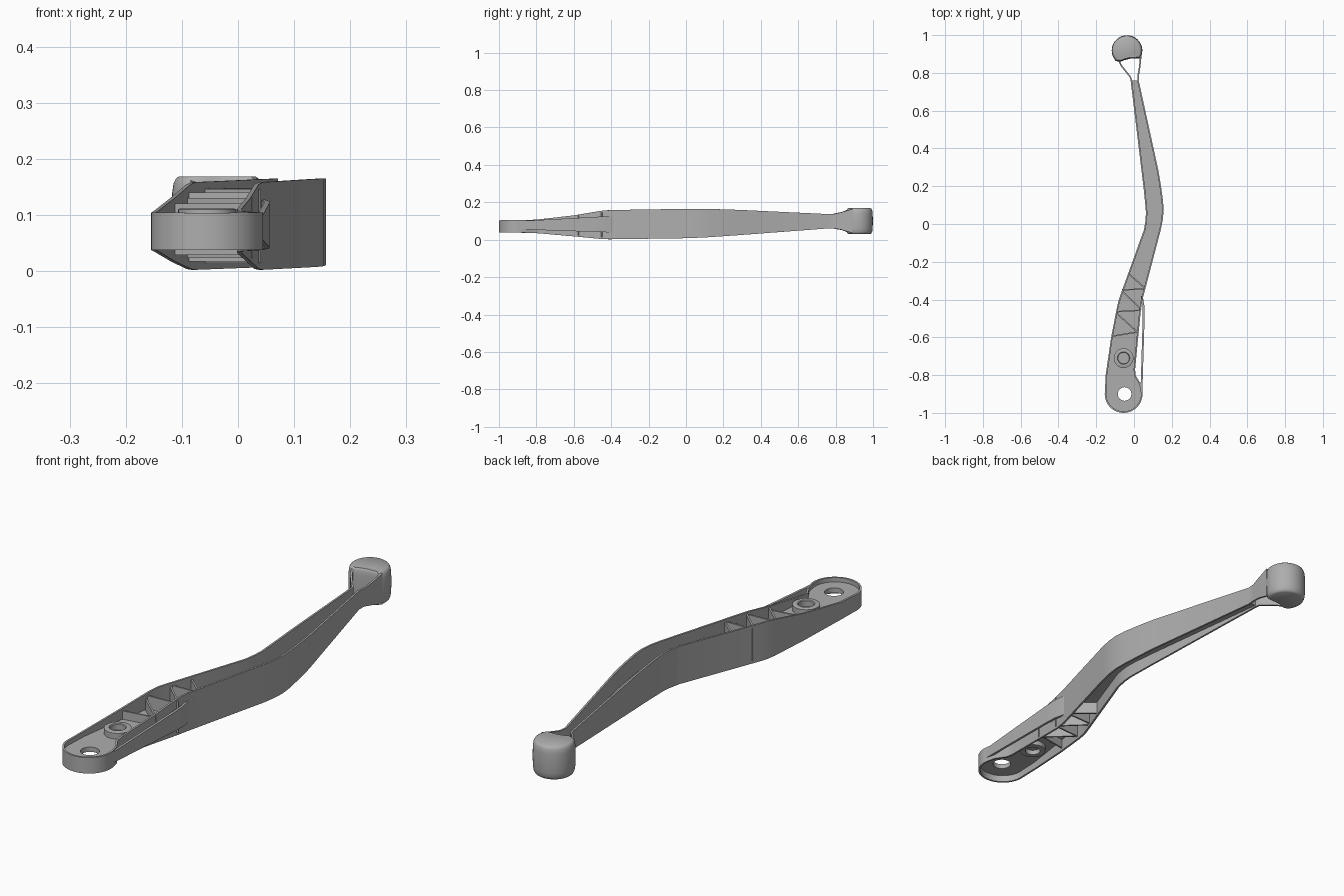
import bpy, bmesh, math
from mathutils import Vector

if "Cube" in bpy.data.objects:
    bpy.data.objects.remove(bpy.data.objects["Cube"])

grey = bpy.data.materials.new("grey")
grey.diffuse_color = (0.42, 0.42, 0.42, 1)
grey.use_nodes = True
grey.node_tree.nodes["Principled BSDF"].inputs["Base Color"].default_value = grey.diffuse_color
WEB_LOW, WEB_HIGH = 0.066, 0.086


def finish(name, bm, angle=30):
    bmesh.ops.recalc_face_normals(bm, faces=bm.faces)
    me = bpy.data.meshes.new(name)
    bm.to_mesh(me)
    bm.free()
    ob = bpy.data.objects.new(name, me)
    bpy.context.collection.objects.link(ob)
    me.materials.append(grey)
    bpy.ops.object.select_all(action='DESELECT')
    ob.select_set(True)
    bpy.context.view_layer.objects.active = ob
    bpy.ops.object.shade_smooth_by_angle(angle=math.radians(angle))
    return ob


def interp(table, y):
    for (a, p), (b, q) in zip(table, table[1:]):
        if y <= b:
            return p + (q - p) * max(0, (y - a) / (b - a))
    return table[-1][1]


TOP = [(-1, .104), (-.82, .105), (-.6, .13), (-.43, .158), (0, .165), (.1, .165),
       (.25, .161), (.78, .136), (.82, .142), (.87, .164)]
LOW = [(-1, .038), (-.82, .037), (-.6, .018), (-.43, .002), (0, .008), (.1, .012),
       (.25, .022), (.78, .062), (.82, .058), (.87, .036)]


def strip(name, pts, t, low, top):
    """Upright wall along a path, thickened to the left of its direction."""
    bm = bmesh.new()
    pts = [Vector(p) for p in pts]
    rings = []
    for i, p in enumerate(pts):
        d = (pts[min(i + 1, len(pts) - 1)] - pts[max(i - 1, 0)]).normalized()
        q = p + Vector((-d.y, d.x)) * t
        lo, hi = low(p.y), top(p.y)
        rings.append([bm.verts.new((c.x, c.y, z)) for c, z in
                      ((p, lo), (p, hi), (q, hi), (q, lo))])
    for a, b in zip(rings, rings[1:]):
        for k in range(4):
            bm.faces.new((a[k], a[(k + 1) % 4], b[(k + 1) % 4], b[k]))
    bm.faces.new(rings[0])
    bm.faces.new(rings[-1])
    return finish(name, bm)


def circle(cx, cy, r, n=32, a0=0, a1=360):
    return [(cx + r * math.cos(math.radians(a0 + (a1 - a0) * i / n)),
             cy + r * math.sin(math.radians(a0 + (a1 - a0) * i / n))) for i in range(n + 1)]


# Perimeter wall: down the left side, round the end, up the right side
left = [(-.018, .76), (.04, .28), (.052, .18), (.06, .1), (.063, .06), (.061, .02),
        (.053, -.03), (-.07, -.37), (-.083, -.41), (-.092, -.45), (-.121, -.6), (-.15, -.8)]
end = circle(-.055, -.9, .1, 24, 172, 368)
right = [(.035, -.845), (.008, -.8), (.006, -.77), (.022, -.6), (.037, -.45), (.045, -.4),
         (.142, -.03), (.152, .02), (.157, .07), (.154, .12), (.143, .2), (.13, .28), (.025, .76)]
neck_left = [(-.085, .865), (-.07, .835), (-.022, .775)]
neck_right = [(.027, .79), (.034, .83), (.04, .89)]
strip("perimeter_wall", neck_left + left + end + right + neck_right, .008,
      lambda y: interp(LOW, y), lambda y: interp(TOP, y))

# Side strap bridging the recess on the right
strip("side_strap", [(.044, -.89), (.047, -.8), (.056, -.5), (.056, -.44), (.046, -.38)], .01,
      lambda y: .055 - .015 * (y + .88) / .45, lambda y: .1 + .025 * (y + .88) / .45)

# Central web with the pivot hole
cu = bpy.data.curves.new("web", 'CURVE')
cu.dimensions, cu.fill_mode, cu.extrude = '2D', 'BOTH', (WEB_HIGH - WEB_LOW) / 2
inset = [(x + .003, y) for x, y in left] + circle(-.055, -.9, .097, 24, 172, 368) \
    + [(x - .003, y) for x, y in right]
for loop in (inset, circle(-.05, -.9, .036)[:-1]):
    sp = cu.splines.new('POLY')
    sp.points.add(len(loop) - 1)
    for p, (x, y) in zip(sp.points, loop):
        p.co = (x, y, 0, 1)
    sp.use_cyclic_u = True
tmp = bpy.data.objects.new("web_curve", cu)
bpy.context.collection.objects.link(tmp)
bpy.context.view_layer.update()
me = bpy.data.meshes.new_from_object(tmp.evaluated_get(bpy.context.evaluated_depsgraph_get()))
bpy.data.objects.remove(tmp)
bm = bmesh.new()
bm.from_mesh(me)
bmesh.ops.remove_doubles(bm, verts=bm.verts, dist=1e-5)
bmesh.ops.translate(bm, verts=bm.verts, vec=(0, 0, (WEB_LOW + WEB_HIGH) / 2))
finish("web", bm)

# Zigzag stiffening ribs, above and below the web
ribs = [((-.118, -.598), (.02, -.575)), ((-.095, -.475), (.022, -.58)),
        ((-.093, -.468), (.035, -.46)), ((-.062, -.36), (.036, -.455)),
        ((-.064, -.352), (.054, -.348)), ((-.032, -.265), (.056, -.342))]
for i, (a, b) in enumerate(ribs):
    m = (a[1] + b[1]) / 2
    strip("rib_%d" % (i + 1), [a, b], .007,
          lambda y: interp(LOW, m) + .012, lambda y: interp(TOP, m) - .012)

# Raised ring boss
bm = bmesh.new()
prof = [(.052, .046), (.052, .11), (.047, .112), (.033, .112), (.03, .109), (.03, .046)]
rings = [[bm.verts.new((x, y, z)) for x, y in circle(-.055, -.71, r)[:-1]] for r, z in prof]
for a, b in zip(rings, rings[1:] + rings[:1]):
    for k in range(32):
        bm.faces.new((a[k], a[(k + 1) % 32], b[(k + 1) % 32], b[k]))
finish("ring_boss", bm)

# Rounded knob with a curved front face
shape = circle(-.037, .918, .081, 36, -30, 222) + \
    [(-.075, .858), (-.05, .868), (-.02, .875), (.01, .876)]
bm = bmesh.new()
rings = []
for s, z in ((.84, .03), (.91, .034), (.96, .043), (.99, .06), (1, .1),
             (.99, .14), (.96, .157), (.91, .165), (.84, .169)):
    rings.append([bm.verts.new((-.037 + (x + .037) * s, .915 + (y - .915) * s, z)) for x, y in shape])
n = len(shape)
for a, b in zip(rings, rings[1:]):
    for k in range(n):
        bm.faces.new((a[k], a[(k + 1) % n], b[(k + 1) % n], b[k]))
bm.faces.new(rings[0])
bm.faces.new(rings[-1])
finish("knob", bm, 40)
